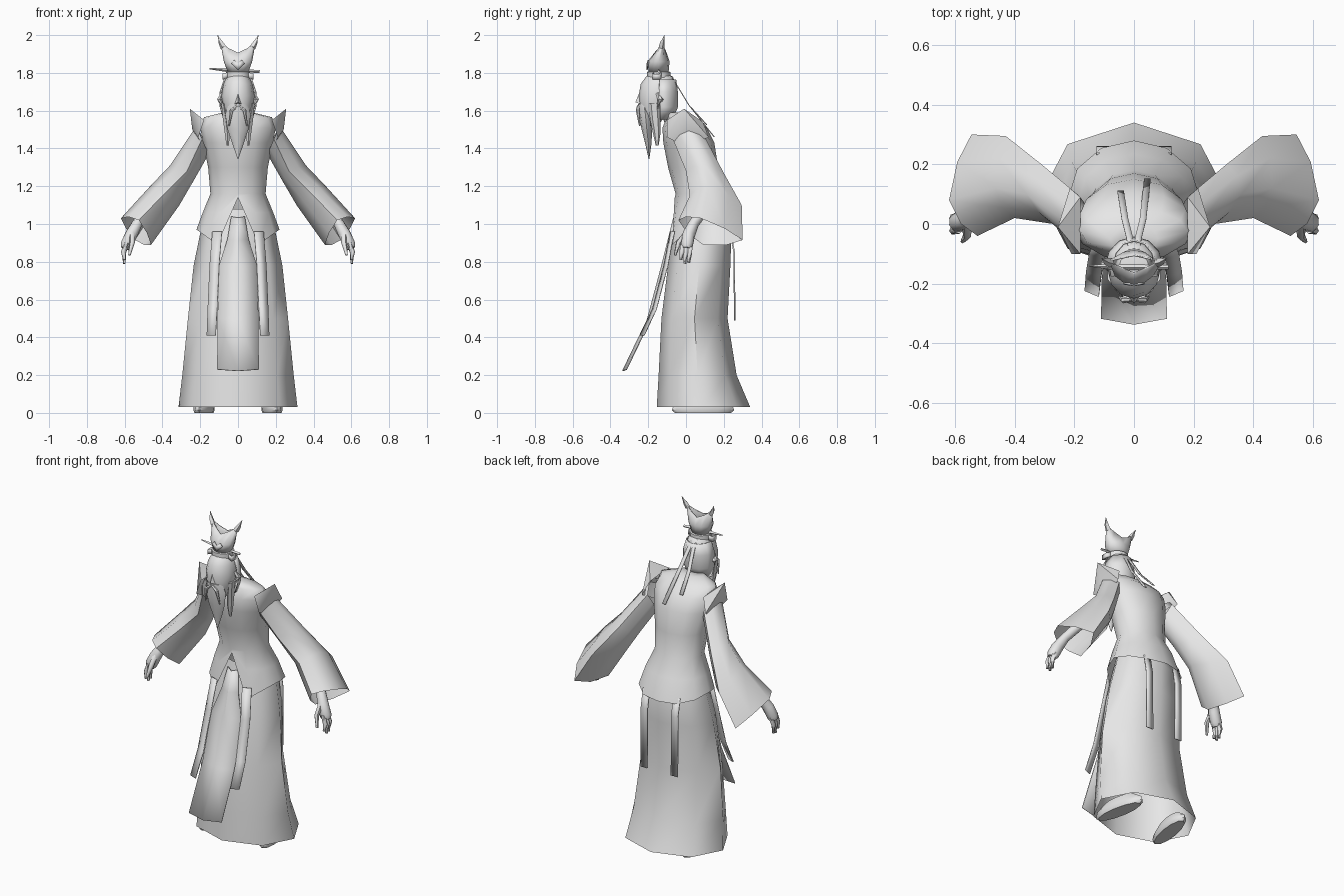
import bpy, bmesh, math
from mathutils import Vector

GREY = bpy.data.materials.new("plain_grey")
GREY.diffuse_color = (0.8, 0.8, 0.8, 1)


def make(name, verts, faces, angle=40, mirror=False, thick=0):
    me = bpy.data.meshes.new(name)
    me.from_pydata([tuple(v) for v in verts], [], faces)
    bm = bmesh.new()
    bm.from_mesh(me)
    bmesh.ops.recalc_face_normals(bm, faces=bm.faces)
    bm.to_mesh(me)
    bm.free()
    me.materials.append(GREY)
    ob = bpy.data.objects.new(name, me)
    bpy.context.collection.objects.link(ob)
    if thick:
        s = ob.modifiers.new("thickness", 'SOLIDIFY')
        s.thickness, s.offset = thick, 0
    if mirror:
        ob.modifiers.new("mirror", 'MIRROR')
    bpy.ops.object.select_all(action='DESELECT')
    ob.select_set(True)
    bpy.context.view_layer.objects.active = ob
    bpy.ops.object.shade_smooth_by_angle(angle=math.radians(angle))
    return ob


def loft(name, rings, closed=True, caps=(False, False), **kw):
    n = len(rings[0])
    faces = []
    for r in range(len(rings) - 1):
        for i in range(n if closed else n - 1):
            j = (i + 1) % n
            faces.append((r * n + i, r * n + j, (r + 1) * n + j, (r + 1) * n + i))
    if caps[0]:
        faces.append(tuple(range(n)))
    if caps[1]:
        faces.append(tuple(range((len(rings) - 1) * n, len(rings) * n)))
    return make(name, [v for r in rings for v in r], faces, **kw)


def oval(z, hw, yf, yb, n=12, x=0):
    """Level ring that starts at the front centre."""
    c, r = (yf + yb) / 2, (yb - yf) / 2
    return [Vector((x + hw * math.sin(a), c - r * math.cos(a), z))
            for a in (2 * math.pi * i / n for i in range(n))]


def tube(name, path, n=6, **kw):
    """Tapered tube; path items are (x, y, z, radius)."""
    pts = [Vector(p[:3]) for p in path]
    rings = []
    for i, p in enumerate(pts):
        d = pts[min(i + 1, len(pts) - 1)] - pts[max(i - 1, 0)]
        q = d.to_track_quat('Z', 'Y')
        rings.append([p + q @ Vector((math.cos(t), math.sin(t), 0)) * path[i][3]
                      for t in (2 * math.pi * k / n for k in range(n))])
    return loft(name, rings, caps=(True, True), **kw)


def strip(name, rows, **kw):
    return loft(name, rows, closed=False, **kw)


# long skirt, open at the hem
loft("skirt", [oval(*r, n=8) for r in [
    (0.03, .315, -.155, .34), (.2, .295, -.145, .268), (.5, .265, -.13, .22),
    (.78, .235, -.095, .235), (.95, .2, -.065, .24), (1.08, .16, -.04, .2)]], angle=60)

# jacket body with a flared, notched lower edge
low, mid = oval(.93, .22, -.1, .28), oval(1.06, .187, -.075, .235)
for i, z in {0: 1.14, 1: .89, 2: .95, 3: .97, 4: .95}.items():
    for k in {i, -i % 12}:
        low[k].z = z
low[0].y = -.06
mid[0].y, mid[0].z = -.058, 1.145
loft("jacket", [low, mid] + [oval(*r) for r in [
    (1.16, .146, -.055, .18), (1.3, .158, -.095, .17), (1.43, .185, -.12, .15),
    (1.51, .2, -.125, .11), (1.565, .18, -.1, .05), (1.59, .08, -.1, .0)]],
    caps=(False, True), angle=60)

# pointed shoulder caps
T, M, B, I = (.255, -.01, 1.61), (.242, .0, 1.5), (.185, .01, 1.4), (.18, -.01, 1.55)
FI, FL, BL, BI = (.18, -.1, 1.55), (.21, -.1, 1.46), (.215, .12, 1.46), (.18, .09, 1.54)
make("shoulder_cap", [T, M, B, I, FI, FL, BL, BI],
     [(0, 4, 5), (0, 5, 1), (1, 5, 2), (0, 1, 6), (1, 2, 6), (0, 6, 7), (0, 7, 3), (0, 3, 4)],
     mirror=True, angle=50)


# wide sleeves: four corners per ring, with bulged midpoints
def ring8(*c):
    c = [Vector(p) for p in c]
    m = sum(c, Vector()) / 4
    out = []
    for i in range(4):
        out += [c[i], m + ((c[i] + c[(i + 1) % 4]) / 2 - m) * 1.22]
    return out


loft("sleeve", [
    ring8((.22, .0, 1.52), (.19, .1, 1.46), (.155, .03, 1.37), (.19, -.07, 1.45)),
    ring8((.36, .1, 1.31), (.31, .2, 1.27), (.24, .1, 1.22), (.27, .0, 1.28)),
    ring8((.465, .12, 1.2), (.43, .295, 1.1), (.31, .13, 1.1), (.4, .02, 1.15)),
    ring8((.62, .08, 1.03), (.545, .3, .915), (.46, .09, .89), (.525, -.04, 1.02))],
    mirror=True, angle=60)

# hands: forearm and palm, fingers, thumb
tube("palm", [(.46, .11, 1.1, .03), (.535, .04, 1.0, .028), (.565, .015, .945, .034),
              (.59, .005, .89, .034), (.598, .002, .87, .024)], n=8, mirror=True, angle=60)
for k, (y, z) in enumerate([(-.018, .81), (.004, .79), (.024, .795)]):
    tube(f"finger_{k + 1}", [(.588, y, .9, .015), (.606, y - .004, .85, .014),
                             (.602, y - .01, z, .008)], mirror=True, angle=60)
tube("thumb", [(.56, .0, .95, .017), (.56, -.04, .9, .014), (.575, -.058, .835, .007)],
     mirror=True, angle=60)


# shoes, toes turned outward
def shoe_ring(z, s):
    out = []
    for p in oval(z, .05 * s, -.165 * s, .165 * s, n=12):
        out.append(Vector((.18 + p.x - .16 * p.y, .09 + p.y, z)))
    return out


loft("shoe", [shoe_ring(0, .9), shoe_ring(.015, 1), shoe_ring(.04, .95), shoe_ring(.08, .6)],
     caps=(True, True), mirror=True)

# front hanging panel, creased along its centre
strip("front_panel", [[(-w, y, z), (0, y - .02, z - .008), (w, y, z)] for w, y, z in [
    (.035, -.045, 1.04), (.055, -.075, .92), (.1, -.11, .78), (.108, -.185, .5),
    (.11, -.315, .23)]], thick=.006, angle=20)
# narrow panels beside it
strip("side_panel", [[(a, y - .012, z), (b, y + .008, z)] for a, b, y, z in [
    (.085, .135, -.07, .96), (.1, .15, -.105, .78), (.11, .16, -.165, .55),
    (.118, .165, -.23, .41)]], mirror=True, thick=.006, angle=20)
# two hanging ribbons at the back
strip("back_ribbon", [[(.08, y, z), (.125, y, z)] for y, z in [
    (.235, .96), (.255, .85), (.258, .49)]], mirror=True, thick=.008, angle=20)

# neck and head
loft("neck", [oval(1.5, .07, -.1, .02, n=8), oval(1.58, .05, -.13, -.05, n=8),
              oval(1.64, .05, -.19, -.09, n=8)], angle=60)
loft("head", [oval(*r) for r in [
    (1.52, .03, -.225, -.15), (1.57, .06, -.237, -.11), (1.62, .078, -.248, -.08),
    (1.68, .088, -.25, -.06), (1.74, .077, -.24, -.052), (1.78, .06, -.212, -.07),
    (1.8, .03, -.18, -.11)]], caps=(True, True), angle=60)
make("nose", [(0, -.245, 1.7), (0, -.268, 1.645), (.018, -.243, 1.635), (-.018, -.243, 1.635)],
     [(0, 1, 2), (0, 3, 1), (1, 3, 2)])
tube("ear", [(.078, -.15, 1.69, .012), (.097, -.135, 1.66, .016), (.08, -.15, 1.615, .008)],
     mirror=True)

# hair falling behind the head
strip("back_hair", [oval(z, w, f, b)[3:10] for z, w, f, b in [
    (1.765, .072, -.225, -.055), (1.7, .094, -.24, -.046), (1.62, .094, -.23, -.045),
    (1.555, .075, -.2, -.075)]], thick=.006, angle=60)

# beard and side whiskers
loft("beard", [oval(z, w, f, b, n=8) for z, w, f, b in [
    (1.635, .05, -.255, -.19), (1.58, .068, -.25, -.18), (1.5, .055, -.235, -.18),
    (1.43, .032, -.217, -.182), (1.345, .002, -.198, -.194)]], caps=(True, True), angle=50)
loft("whisker", [oval(z, w, f, b, n=6, x=x) for z, w, f, b, x in [
    (1.64, .012, -.2, -.14, .078), (1.55, .018, -.19, -.135, .064),
    (1.48, .016, -.175, -.135, .056), (1.415, .007, -.16, -.145, .055)]],
    caps=(True, True), mirror=True)
tube("moustache", [(.005, -.252, 1.625, .008), (.035, -.256, 1.6, .01), (.048, -.245, 1.52, .004)],
     mirror=True)

# headband with side knots
loft("headband", [oval(*r) for r in [(1.765, .056, -.2, -.09), (1.77, .064, -.207, -.083),
     (1.805, .064, -.207, -.083), (1.81, .05, -.19, -.1)]], caps=(True, True))
strip("band_knot", [[(x, y, z), (x, y, z + .03)] for x, y, z in [
    (.05, -.17, 1.775), (.08, -.175, 1.765), (.08, -.14, 1.765), (.05, -.13, 1.775)]],
    mirror=True, thick=.006)

# crown: open cup, valleys front and back, tall points at the sides
base = oval(1.805, .052, -.195, -.095)
belly = oval(1.86, .072, -.2, -.09)
rim = oval(1.9, .09, -.165, -.105)
for p in rim:
    t = abs(p.x) / .09
    p.z = 1.905 + .055 * t ** 1.3
    p.y = p.y * (1 - t) - .125 * t + (p.y + .135) * .2 * t
loft("crown", [base, belly, rim], thick=.006, angle=50)
tube("crown_point", [(.078, -.13, 1.935, .016), (.094, -.125, 1.965, .012),
                     (.1, -.12, 1.98, .006), (.108, -.115, 1.999, .002)], n=4, mirror=True)
# raised front ornament
make("crown_ornament", [(0, -.206, 1.815), (.035, -.2, 1.85), (.02, -.2, 1.868), (0, -.205, 1.852),
                        (-.02, -.2, 1.868), (-.035, -.2, 1.85)],
     [(0, 1, 2, 3), (0, 3, 4, 5)], thick=.006)
# hairpin through the crown
tube("hairpin", [(-.15, -.14, 1.822, .003), (-.06, -.145, 1.815, .01), (.06, -.145, 1.81, .008),
                 (.115, -.145, 1.807, .008)], n=4)

# ribbons trailing from the headband
for name, s, y, z in [("left_ribbon", -1, .11, 1.525), ("right_ribbon", 1, .15, 1.46)]:
    rows = [(.008, -.085, 1.785), (.015, -.045, 1.73), (.03, .015, 1.63), (.045, y, z)]
    strip(name, [[(s * x - .011, b, c), (s * x + .011, b, c)] for x, b, c in rows],
          thick=.005, angle=60)
